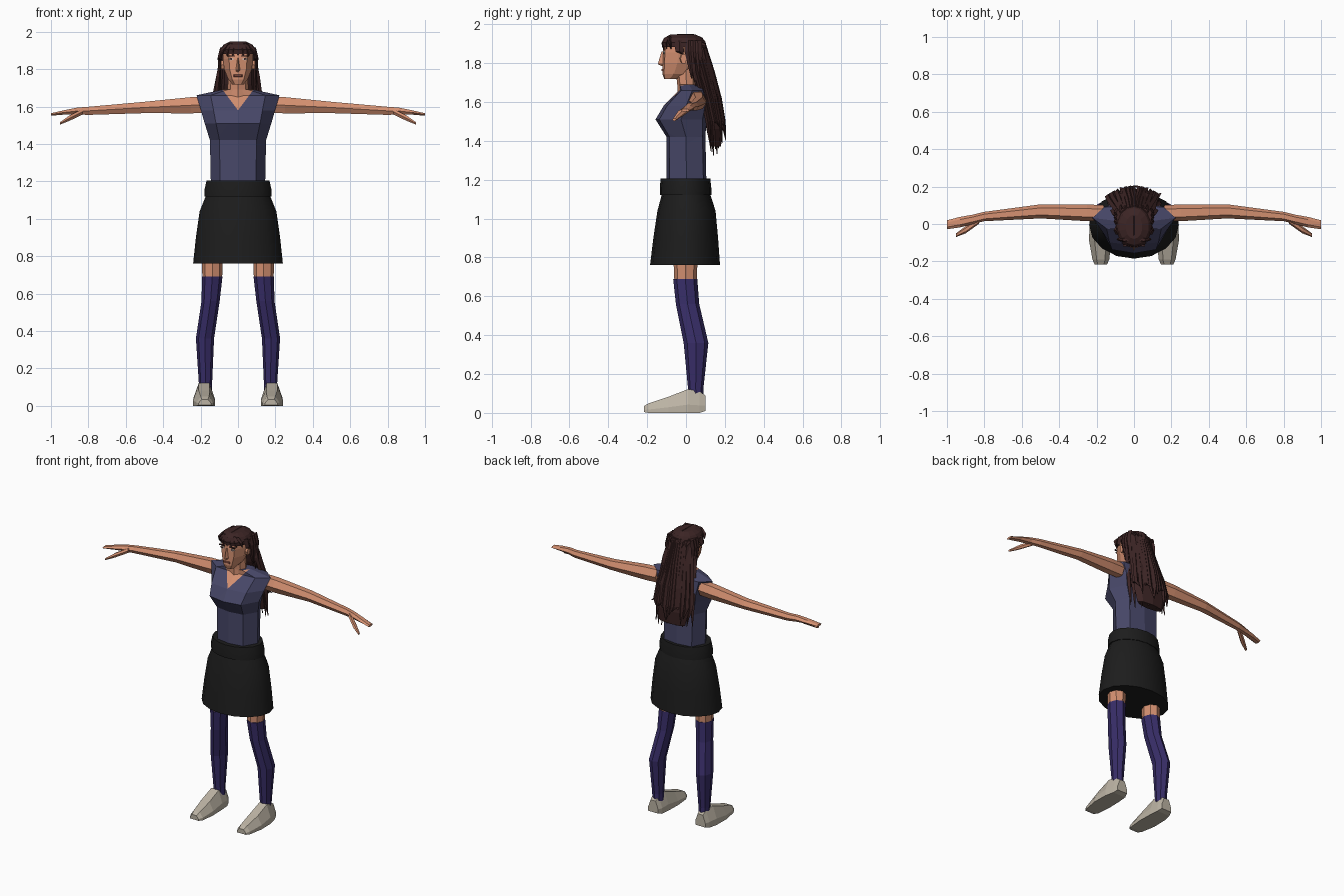
import bpy, bmesh, math, random
from mathutils import Vector

random.seed(4)
cube = bpy.data.objects.get("Cube")
if cube:
    bpy.data.objects.remove(cube)


def material(name, *rgb):
    m = bpy.data.materials.new(name)
    m.use_nodes = True
    m.diffuse_color = (*rgb, 1)
    bsdf = next(n for n in m.node_tree.nodes if n.type == 'BSDF_PRINCIPLED')
    bsdf.inputs["Base Color"].default_value = (*rgb, 1)
    return m


SKIN = material("skin", .66, .28, .165)
SHIRT = material("slate_blue", .064, .064, .14)
SKIRT = material("black_cloth", .012, .012, .012)
SOCK = material("violet", .04, .027, .14)
SHOE = material("stone_grey", .5, .45, .37)
HAIR = material("dark_brown", .045, .018, .018)
WHITE = material("eye_white", .6, .55, .5)
LIP = material("lip", .32, .1, .07)


def ngon(n, turn=0.0):
    return [(math.cos(math.tau * (i + turn) / n), math.sin(math.tau * (i + turn) / n))
            for i in range(n)]


def mirrored(half):
    return half + [(-x, y) for x, y in reversed(half) if x]


def loft(name, mat, profile, sections, axis='z', mirror=False, smooth=False):
    """Skin a profile through sections (position, low a, high a, low b, high b)."""
    place = {'z': lambda t, a, b: (a, b, t),
             'x': lambda t, a, b: (t, a, b),
             'y': lambda t, a, b: (a, t, b)}[axis]
    bm = bmesh.new()
    rings = []
    for t, a0, a1, b0, b1 in sections:
        rings.append([bm.verts.new(place(t, (a0 + a1 + u * (a1 - a0)) / 2,
                                         (b0 + b1 + v * (b1 - b0)) / 2))
                      for u, v in profile])
    n = len(profile)
    for r, s in zip(rings, rings[1:]):
        for i in range(n):
            j = (i + 1) % n
            bm.faces.new((r[i], r[j], s[j], s[i]))
    bm.faces.new(rings[0])
    bm.faces.new(rings[-1])
    bmesh.ops.recalc_face_normals(bm, faces=bm.faces)
    me = bpy.data.meshes.new(name)
    bm.to_mesh(me)
    bm.free()
    me.materials.append(mat)
    ob = bpy.data.objects.new(name, me)
    bpy.context.scene.collection.objects.link(ob)
    if mirror:
        ob.modifiers.new("Mirror", 'MIRROR')
    if smooth:
        bpy.ops.object.select_all(action='DESELECT')
        ob.select_set(True)
        bpy.context.view_layer.objects.active = ob
        bpy.ops.object.shade_smooth_by_angle(angle=math.radians(35))
    return ob


def sym(z, r, y0, y1):
    return (z, -r, r, y0, y1)


BOX = [(-1, -1), (1, -1), (1, 1), (-1, 1)]
DIAMOND = ngon(4)
HEX = ngon(6)

# Top, with the V neckline cut into the front
body = mirrored([(0, -1), (.66, -.85), (1, 0), (.72, .85), (0, 1)])
top = loft("sleeveless_top", SHIRT, body, [
    sym(1.18, .145, -.10, .105), sym(1.42, .15, -.10, .10),
    sym(1.51, .178, -.157, .105), sym(1.58, .198, -.115, .115),
    sym(1.66, .222, -.035, .10), sym(1.69, .085, -.04, .07)])
top.data.materials.append(SKIN)
bm = bmesh.new()
bm.from_mesh(top.data)
NECK_Z, SLOPE = 1.58, .75
for side in (-1, 1):
    bmesh.ops.bisect_plane(bm, geom=bm.verts[:] + bm.edges[:] + bm.faces[:],
                           plane_co=(0, 0, NECK_Z), plane_no=(side, 0, -SLOPE))
for f in bm.faces:
    c = f.calc_center_median()
    if c.y < .01 and abs(c.x) < (c.z - NECK_Z) * SLOPE:
        f.material_index = 1
bm.to_mesh(top.data)
bm.free()

# Skirt and waistband
ROUND = ngon(16)
loft("skirt", SKIRT, ROUND, [
    sym(.76, .24, -.185, .175), sym(.90, .225, -.168, .165),
    sym(1.04, .205, -.147, .152), sym(1.14, .165, -.12, .12)], smooth=True)
loft("waistband", SKIRT, ROUND, [
    sym(1.12, .18, -.135, .13), sym(1.16, .178, -.135, .13),
    sym(1.205, .168, -.13, .125)], smooth=True)

# Legs, socks and shoes
OCT = ngon(8)
loft("thighs", SKIN, OCT, [(.68, .085, .19, -.06, .055),
                           (.80, .08, .195, -.065, .06)], mirror=True)
loft("long_socks", SOCK, OCT, [
    (.08, .138, .208, .012, .09), (.13, .138, .21, .01, .09),
    (.36, .128, .225, -.012, .115), (.56, .098, .195, -.052, .068),
    (.69, .083, .192, -.066, .058)], mirror=True)
shoe_shape = [(-1, -1), (1, -1), (1, -.3), (.5, 1), (-.5, 1), (-1, -.3)]
loft("shoes", SHOE, shoe_shape, [
    (-.217, .145, .21, .004, .035), (-.19, .132, .222, 0, .05),
    (-.09, .122, .24, 0, .083), (.01, .125, .238, 0, .122),
    (.07, .13, .225, 0, .11), (.10, .14, .215, .01, .09)],
    axis='y', mirror=True)

# Arms with mitten hands and thumbs
loft("arms", SKIN, HEX, [
    (.16, .015, .10, 1.56, 1.66), (.25, .015, .105, 1.557, 1.657),
    (.50, .03, .105, 1.56, 1.63), (.80, .015, .065, 1.552, 1.602),
    (.86, 0, .05, 1.555, 1.597), (.93, -.018, .038, 1.555, 1.582),
    (1.0, -.028, .02, 1.55, 1.565)], axis='x', mirror=True)
loft("thumbs", SKIN, HEX, [
    (.83, 0, .035, 1.555, 1.59), (.90, -.05, -.012, 1.522, 1.555),
    (.952, -.07, -.05, 1.502, 1.517)], axis='x', mirror=True)

# Neck and head
loft("neck", SKIN, OCT, [sym(1.62, .065, -.045, .06), sym(1.69, .056, -.045, .05),
                         sym(1.78, .052, -.055, .05)])
skull = mirrored([(0, -1), (.6, -.88), (1, -.15), (.9, .55), (.45, 1)])
loft("head", SKIN, skull, [
    sym(1.718, .03, -.112, -.05), sym(1.745, .052, -.122, .02),
    sym(1.80, .074, -.121, .06), sym(1.855, .08, -.12, .07),
    sym(1.90, .078, -.113, .065), sym(1.93, .05, -.08, .04)])
loft("nose", SKIN, mirrored([(0, -1), (1, 1)]), [
    sym(1.785, .015, -.125, -.105), sym(1.795, .017, -.145, -.105),
    sym(1.86, .008, -.126, -.105)])
loft("lips", LIP, BOX, [(-.126, -.02, .02, 1.761, 1.769),
                        (-.118, -.024, .024, 1.757, 1.772)], axis='y')
loft("eyes", WHITE, DIAMOND, [(-.1175, .02, .054, 1.846, 1.862),
                              (-.108, .02, .054, 1.846, 1.862)], axis='y', mirror=True)
loft("pupils", HAIR, HEX, [(-.119, .031, .043, 1.848, 1.861),
                           (-.110, .031, .043, 1.848, 1.861)], axis='y', mirror=True)
loft("brows", HAIR, BOX, [(-.119, .017, .058, 1.867, 1.874),
                          (-.110, .017, .058, 1.867, 1.874)], axis='y', mirror=True)
loft("ears", SKIN, HEX, [(.07, -.035, 0, 1.80, 1.85),
                         (.09, -.028, .004, 1.795, 1.85)], axis='x', mirror=True)

# Hair: cap, fringe, side locks and the long mass behind
loft("hair_cap", HAIR, ngon(14, .5), [
    sym(1.882, .098, -.123, .10), sym(1.905, .098, -.126, .10),
    sym(1.93, .08, -.112, .085), sym(1.947, .045, -.08, .05)])
loft("hair_mass", HAIR, OCT, [
    sym(1.37, .10, .125, .18), sym(1.46, .122, .105, .19),
    sym(1.62, .115, .08, .175), sym(1.72, .103, .03, .145),
    sym(1.80, .10, .005, .125), sym(1.91, .092, -.03, .10)])


def lock(name, path, width, depth):
    """Tapering lock of hair through (x, y, z) points, root first."""
    last = len(path) - 1
    sections = []
    for i, p in enumerate(path):
        k = .15 if i == last else 1
        sections.append((p[2], p[0] - width * k, p[0] + width * k,
                         p[1] - depth * k, p[1] + depth * k))
    return loft(name, HAIR, DIAMOND, sections)


COUNT = 13
for layer in range(2):
    for i in range(COUNT):
        u = 2 * i / (COUNT - 1) - 1
        edge, inset = u * u, layer * .035
        end = random.uniform(1.32, 1.40) if layer else random.uniform(1.38, 1.50)
        sway = random.uniform(-.012, .012)
        lock("back_lock", [
            (.07 * u, .085 - .04 * edge, 1.915),
            (.10 * u, .135 - .05 * edge - inset, 1.76),
            (.118 * u + sway, .172 - .05 * edge - inset, 1.62),
            (.13 * u + sway, .192 - .045 * edge - inset, 1.50),
            (.135 * u - sway, .205 - .04 * edge - inset, end)], .017, .012)

for side in (-1, 1):
    for y, end in ((-.035, 1.845), (.012, 1.72), (.035, 1.67), (.06, 1.66)):
        lock("side_lock", [(.085 * side, y, 1.915), (.098 * side, y + .002, 1.86),
                           (.095 * side, y + .018, end)], .011, .022)

for i in range(7):
    u = i / 3 - 1
    lock("fringe_lock", [(.05 * u, -.085, 1.937),
                         (.078 * u, -.118 + .035 * u * u, 1.905),
                         (.086 * u, -.117 + .04 * u * u, 1.872)], .016, .009)

# Strands combed back over the crown
for i in range(7):
    u = i / 3 - 1
    x, drop = .07 * u, .03 * u * u
    loft("crown_strand", HAIR, DIAMOND, [
        (-.115 + drop, x - .006, x + .006, 1.895, 1.91),
        (-.07, x - .013, x + .013, 1.925 - drop, 1.948 - drop),
        (.04, x - .013, x + .013, 1.928 - drop, 1.95 - drop),
        (.10, x - .006, x + .006, 1.875, 1.90)], axis='y')
